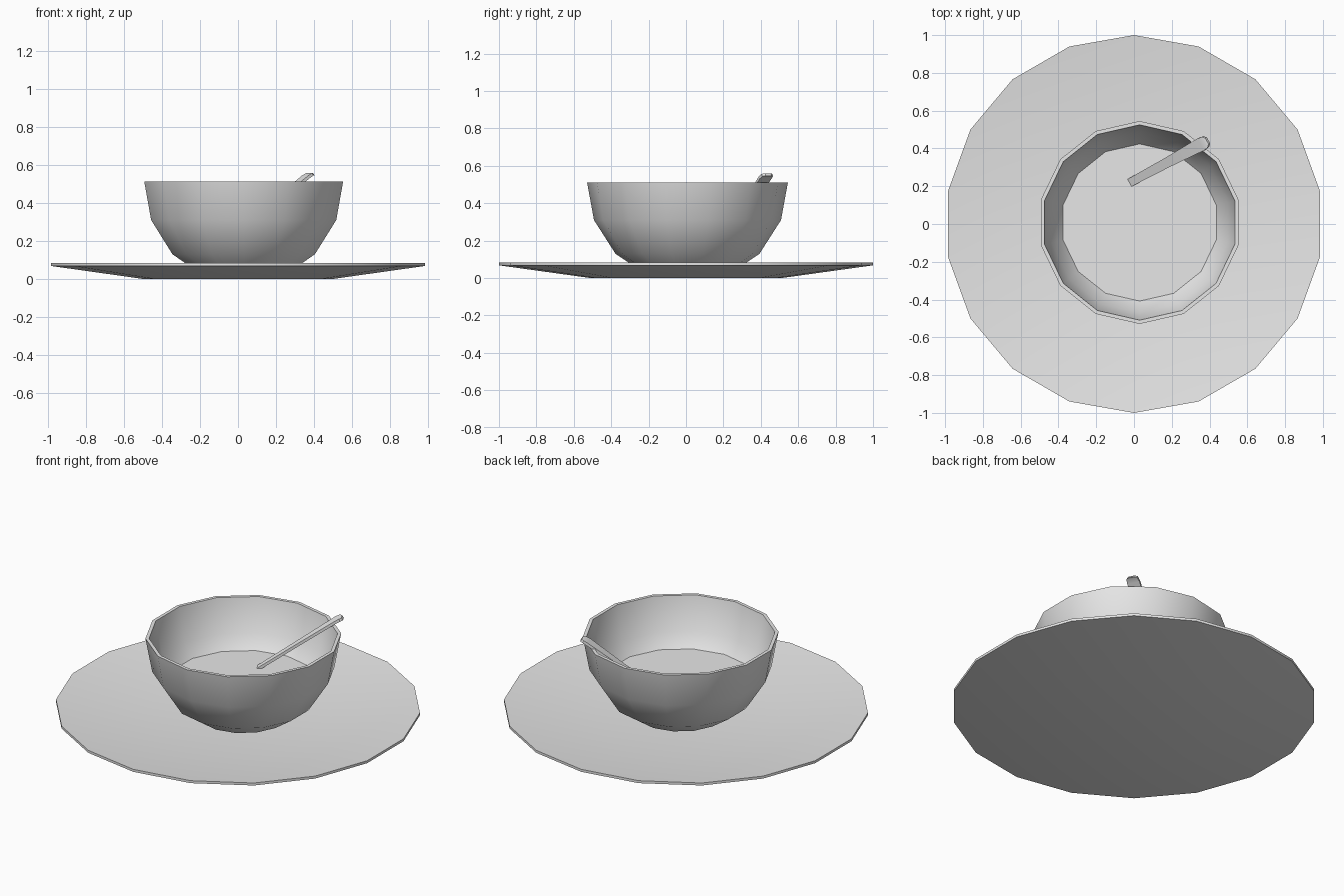
import bpy, bmesh, math
from mathutils import Vector

cube = bpy.data.objects.get("Cube")
if cube:
    bpy.data.objects.remove(cube, do_unlink=True)

# One shared glaze colour
GREY = (0.8, 0.8, 0.8, 1.0)
grey = bpy.data.materials.new("light_grey")
grey.use_nodes = True
grey.diffuse_color = GREY
grey.node_tree.nodes["Principled BSDF"].inputs["Base Color"].default_value = GREY


def finish(bm, name, smooth=True):
    """Turn a bmesh into a named, coloured, shaded object."""
    bmesh.ops.recalc_face_normals(bm, faces=bm.faces)
    mesh = bpy.data.meshes.new(name)
    bm.to_mesh(mesh)
    bm.free()
    mesh.materials.append(grey)
    obj = bpy.data.objects.new(name, mesh)
    bpy.context.collection.objects.link(obj)
    if smooth:
        bpy.ops.object.select_all(action="DESELECT")
        obj.select_set(True)
        bpy.context.view_layer.objects.active = obj
        bpy.ops.object.shade_smooth_by_angle(angle=math.radians(30))
    return obj


def lathe(name, profile, sides, centre=(0, 0)):
    """Revolve (radius, height) points, capping the first and last ring."""
    bm = bmesh.new()
    rings = []
    for r, z in profile:
        ring = []
        for i in range(sides):
            a = math.pi / 2 + math.tau * i / sides
            ring.append(bm.verts.new((centre[0] + r * math.cos(a),
                                      centre[1] + r * math.sin(a), z)))
        rings.append(ring)
    for low, high in zip(rings, rings[1:]):
        for i in range(sides):
            j = (i + 1) % sides
            bm.faces.new((low[i], low[j], high[j], high[i]))
    bm.faces.new(rings[0])
    bm.faces.new(rings[-1])
    return finish(bm, name)


# Plate: flat centre with a wide, shallow sloping rim
lathe("plate", [(0.51, 0), (1, 0.068), (1, 0.083), (0.51, 0.025)], 18)

# Bowl: outer wall up, over the lip, and down the inside
BOWL = (0.03, 0.008)
lathe("bowl", [(0.26, 0.045), (0.385, 0.13), (0.5, 0.31), (0.537, 0.512),
               (0.517, 0.512), (0.478, 0.31), (0.413, 0.225), (0.35, 0.14),
               (0.24, 0.07)], 14, BOWL)

# Contents: flat surface filling the lower bowl
lathe("bowl_contents", [(0.35, 0.15), (0.416, 0.232)], 14, BOWL)

# Spoon handle: a thin tapered strip leaning on the lip, with a blunt tip
start, end = Vector((-0.02, 0.22, 0.225)), Vector((0.385, 0.438, 0.56))
along = (end - start).normalized()
side = Vector((0, 0, 1)).cross(along).normalized()
up = along.cross(side)
length = (end - start).length
bm = bmesh.new()
sections = []
for t, half, drop in [(0, 0.022, 0), (0.5, 0.027, 0), (0.93, 0.036, 0),
                      (0.98, 0.032, 0.003), (1, 0.018, 0.01)]:
    mid = start + along * length * t - up * drop
    sections.append([bm.verts.new(mid + side * half * s + up * 0.008 * u)
                     for s, u in ((-1, -1), (1, -1), (1, 1), (-1, 1))])
for a, b in zip(sections, sections[1:]):
    for i in range(4):
        j = (i + 1) % 4
        bm.faces.new((a[i], a[j], b[j], b[i]))
bm.faces.new(sections[0])
bm.faces.new(sections[-1])
finish(bm, "spoon_handle")
